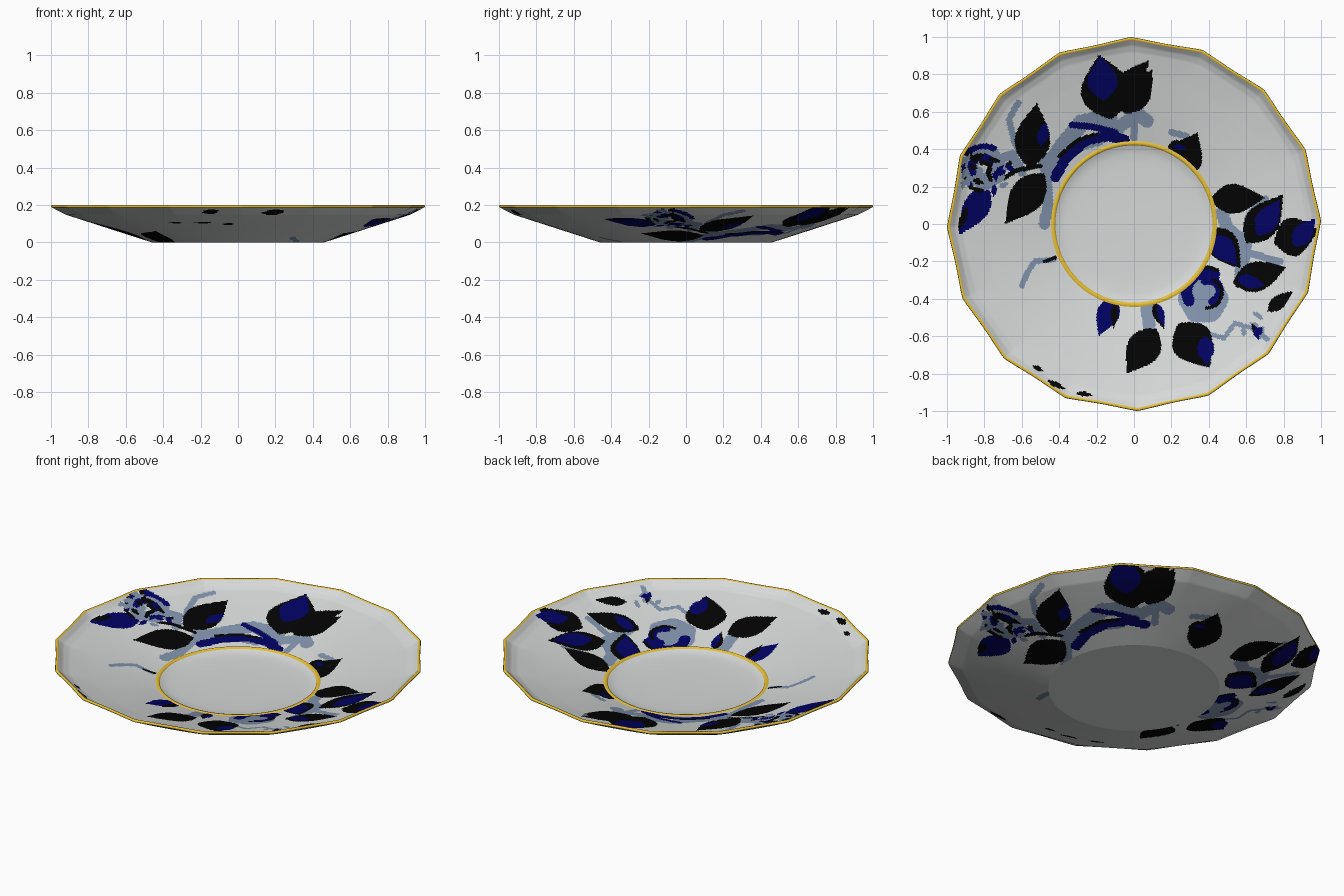
import bpy, math, random

if "Cube" in bpy.data.objects:
    bpy.data.objects.remove(bpy.data.objects["Cube"])

random.seed(4)
SEGS, LOBES, TURN = 640, 16, math.radians(1)


def colour(name, rgb):
    m = bpy.data.materials.new(name)
    m.diffuse_color = (*rgb, 1)
    m.use_nodes = True
    m.node_tree.nodes["Principled BSDF"].inputs["Base Color"].default_value = m.diffuse_color
    return m


MATS = [colour("porcelain_white", (0.68, 0.70, 0.69)),
        colour("leaf_black", (0.001, 0.001, 0.001)),
        colour("petal_navy", (0.0005, 0.0005, 0.12)),
        colour("stem_pale_blue", (0.22, 0.29, 0.41)),
        colour("rim_gold", (0.80, 0.53, 0.04))]
WHITE, BLACK, NAVY, PALE, GOLD = range(5)

# ---- painted decoration: a list of (bounding box, inside test, colour) ----
shapes = []


def leaf(col, x0, y0, x1, y1, w):
    """Pointed leaf from base to tip with full width w."""
    dx, dy = x1 - x0, y1 - y0
    ln = math.hypot(dx, dy)

    def inside(x, y):
        t = ((x - x0) * dx + (y - y0) * dy) / ln ** 2
        if not 0 < t < 1:
            return False
        side = abs((x - x0) * dy - (y - y0) * dx) / ln
        return side < w / 2 * math.sin(math.pi * t ** 0.78) ** 1.1
    box = (min(x0, x1) - w / 2, max(x0, x1) + w / 2, min(y0, y1) - w / 2, max(y0, y1) + w / 2)
    shapes.append((box, inside, col))


def stroke(col, w, *pts):
    """Brush stroke of width w along a few points."""
    for (x0, y0), (x1, y1) in zip(pts, pts[1:]):
        dx, dy = x1 - x0, y1 - y0

        def inside(x, y, x0=x0, y0=y0, dx=dx, dy=dy):
            t = ((x - x0) * dx + (y - y0) * dy) / (dx * dx + dy * dy)
            t = max(0, min(1, t))
            return math.hypot(x - x0 - t * dx, y - y0 - t * dy) < w / 2
        box = (min(x0, x1) - w, max(x0, x1) + w, min(y0, y1) - w, max(y0, y1) + w)
        shapes.append((box, inside, col))


def arc(col, w, cx, cy, r, a0, a1):
    angs = [math.radians(a0 + (a1 - a0) * i / 6) for i in range(7)]
    stroke(col, w, *[(cx + r * math.cos(a), cy + r * math.sin(a)) for a in angs])


def flecks(n, cx, cy, sx, sy, cols):
    for _ in range(n):
        x, y = cx + random.uniform(-sx, sx), cy + random.uniform(-sy, sy)
        a, ln = random.uniform(0, 6.3), random.uniform(0.05, 0.08)
        leaf(random.choice(cols), x, y, x + ln * math.cos(a), y + ln * math.sin(a), 0.03)


# stems and pale petals
stroke(PALE, 0.06, (-0.45, 0.34), (-0.47, 0.24), (-0.46, 0.1), (-0.48, 0.0))
stroke(PALE, 0.09, (-0.46, 0.3), (-0.38, 0.42), (-0.28, 0.54), (-0.14, 0.57), (-0.1, 0.48))
stroke(PALE, 0.07, (-0.4, 0.4), (-0.2, 0.45), (-0.08, 0.52), (0.02, 0.59), (0.07, 0.55))
stroke(PALE, 0.04, (0.0, 0.46), (0.0, 0.6))
stroke(PALE, 0.035, (0.2, 0.49), (0.28, 0.47))
stroke(PALE, 0.035, (-0.62, 0.65), (-0.67, 0.56), (-0.64, 0.44), (-0.58, 0.34), (-0.45, 0.34))
stroke(PALE, 0.05, (-0.75, 0.34), (-0.65, 0.37), (-0.6, 0.28))
stroke(PALE, 0.03, (-0.43, -0.19), (-0.53, -0.2), (-0.57, -0.26), (-0.6, -0.33))
stroke(PALE, 0.07, (0.47, 0.06), (0.5, -0.03), (0.6, -0.1), (0.58, -0.2), (0.57, -0.28))
stroke(PALE, 0.05, (0.6, -0.1), (0.62, 0.04), (0.7, 0.13))
stroke(PALE, 0.04, (0.6, -0.15), (0.7, -0.18), (0.78, -0.2))
stroke(PALE, 0.07, (0.07, -0.44), (0.08, -0.54))
stroke(PALE, 0.025, (0.38, -0.58), (0.48, -0.61), (0.54, -0.53), (0.64, -0.56), (0.72, -0.62))
stroke(BLACK, 0.025, (-0.74, 0.22), (-0.62, 0.29), (-0.5, 0.31))
stroke(BLACK, 0.02, (-0.42, -0.18), (-0.48, -0.2))

# dark petals of the half-hidden bloom beside the well
stroke(NAVY, 0.055, (-0.42, 0.25), (-0.36, 0.36), (-0.25, 0.45), (-0.14, 0.47), (-0.05, 0.45))
stroke(NAVY, 0.035, (-0.33, 0.53), (-0.22, 0.52), (-0.1, 0.49))
stroke(BLACK, 0.02, (-0.4, 0.36), (-0.3, 0.45), (-0.2, 0.48))

# back and left leaves
for args in [(BLACK, -0.12, 0.56, -0.19, 0.92, 0.27), (BLACK, -0.14, 0.59, 0.08, 0.88, 0.17),
             (BLACK, -0.05, 0.59, 0.10, 0.83, 0.15),
             (NAVY, -0.16, 0.66, -0.18, 0.91, 0.16),
             (BLACK, -0.56, 0.30, -0.52, 0.65, 0.19), (NAVY, -0.50, 0.42, -0.47, 0.55, 0.06),
             (BLACK, -0.48, 0.27, -0.69, 0.00, 0.18),
             (NAVY, -0.78, 0.20, -0.94, -0.06, 0.15), (BLACK, -0.90, 0.09, -0.94, -0.04, 0.04),
             (BLACK, 0.22, 0.25, 0.34, 0.49, 0.19), (BLACK, 0.18, 0.41, 0.29, 0.42, 0.07),
             (NAVY, 0.21, 0.42, 0.28, 0.40, 0.03)]:
    leaf(*args)

# right leaves
for args in [(BLACK, 0.41, 0.13, 0.70, 0.14, 0.16),
             (BLACK, 0.60, -0.10, 0.80, 0.16, 0.18), (NAVY, 0.66, -0.06, 0.78, 0.13, 0.12),
             (BLACK, 0.75, -0.10, 1.0, -0.03, 0.21), (NAVY, 0.86, -0.12, 0.97, 0.03, 0.11),
             (BLACK, 0.53, -0.32, 0.82, -0.23, 0.16), (NAVY, 0.55, -0.29, 0.70, -0.33, 0.07),
             (BLACK, 0.41, -0.02, 0.57, -0.24, 0.16), (NAVY, 0.42, -0.06, 0.55, -0.22, 0.12),
             (BLACK, 0.72, -0.47, 0.85, -0.36, 0.08)]:
    leaf(*args)

# front leaves, and stray flecks at the edge
for args in [(BLACK, 0.24, -0.53, 0.41, -0.77, 0.22), (NAVY, 0.38, -0.60, 0.39, -0.76, 0.09),
             (BLACK, 0.12, -0.56, -0.04, -0.80, 0.18),
             (NAVY, -0.10, -0.39, -0.19, -0.60, 0.12), (BLACK, -0.10, -0.42, -0.11, -0.56, 0.04),
             (BLACK, 0.11, -0.42, 0.16, -0.56, 0.06), (NAVY, 0.13, -0.43, 0.16, -0.55, 0.04),
             (BLACK, -0.55, -0.77, -0.49, -0.80, 0.03), (BLACK, -0.47, -0.85, -0.36, -0.89, 0.03),
             (BLACK, -0.31, -0.91, -0.22, -0.93, 0.03),
             (BLACK, -0.60, -0.97, -0.50, -1.0, 0.05), (BLACK, -0.86, -0.72, -0.76, -0.81, 0.06)]:
    leaf(*args)

# right rose: pale bloom with dark curled petals
arc(PALE, 0.13, 0.37, -0.40, 0.07, 0, 360)
arc(NAVY, 0.06, 0.38, -0.36, 0.10, 60, 210)
arc(BLACK, 0.02, 0.38, -0.36, 0.13, 60, 170)
arc(NAVY, 0.045, 0.40, -0.36, 0.06, -70, 110)
arc(BLACK, 0.02, 0.39, -0.37, 0.08, -90, 60)

# left rose: loose broken petals
arc(PALE, 0.08, -0.80, 0.30, 0.08, 0, 330)
arc(NAVY, 0.04, -0.81, 0.30, 0.06, 40, 200)
arc(NAVY, 0.03, -0.81, 0.30, 0.12, 60, 140)
arc(BLACK, 0.025, -0.82, 0.28, 0.10, 170, 270)
arc(BLACK, 0.025, -0.80, 0.30, 0.03, -60, 120)
flecks(16, -0.82, 0.28, 0.10, 0.09, [NAVY, PALE, BLACK, WHITE])
flecks(8, -0.70, 0.28, 0.06, 0.08, [NAVY, PALE, BLACK])
flecks(9, 0.68, -0.57, 0.10, 0.06, [PALE, PALE, BLACK, NAVY])


def paint(x, y):
    for (a, b, c, d), inside, col in reversed(shapes):
        if a < x < b and c < y < d and inside(x, y):
            return col
    return WHITE


def paint_mirrored(x, y):
    """Same pattern on the underside: reflected, shifted and turned a little."""
    u, v = (y - x) / math.sqrt(2) - 0.11, (x + y) / math.sqrt(2) - 0.14
    c, s = math.cos(0.12), math.sin(0.12)
    return paint(c * u - s * v, s * u + c * v)


# ---- scalloped turning: profile is a list of (radius, height) ----
def scallop(r, j):
    dip = 0.022 * math.sin(math.pi * ((j * LOBES / SEGS) % 1))
    return r * (1 - dip * max(0.0, (r - 0.78) / 0.22) ** 1.3)


def subdivide(profile, n):
    """Resample a profile into n even steps of radius."""
    out, r_a, r_b = [], profile[0][0], profile[-1][0]
    for i in range(n + 1):
        r = r_a + (r_b - r_a) * i / n
        for (r0, z0), (r1, z1) in zip(profile, profile[1:]):
            if min(r0, r1) - 1e-6 <= r <= max(r0, r1) + 1e-6:
                out.append((r, z0 + (z1 - z0) * (r - r0) / (r1 - r0)))
                break
    return out


def turned(name, profile, col):
    verts, faces, idx = [], [], []
    for r, z in profile:
        for j in range(SEGS):
            a, s = 2 * math.pi * j / SEGS + TURN, scallop(r, j)
            verts.append((s * math.cos(a), s * math.sin(a), z))
    for i in range(len(profile) - 1):
        rm = (profile[i][0] + profile[i + 1][0]) / 2
        for j in range(SEGS):
            k = (j + 1) % SEGS
            faces.append((i * SEGS + j, (i + 1) * SEGS + j, (i + 1) * SEGS + k, i * SEGS + k))
            a = 2 * math.pi * (j + 0.5) / SEGS + TURN
            idx.append(col(rm * math.cos(a), rm * math.sin(a)) if callable(col) else col)
    # close a disc whose profile starts or ends near the centre
    if profile[0][0] < 0.1:
        faces.append(tuple(range(SEGS)))
        idx.append(col)
    if profile[-1][0] < 0.1:
        faces.append(tuple((len(profile) - 1) * SEGS + j for j in reversed(range(SEGS))))
        idx.append(col)
    me = bpy.data.meshes.new(name)
    me.from_pydata(verts, [], faces)
    for m in MATS:
        me.materials.append(m)
    me.polygons.foreach_set("material_index", idx)
    me.polygons.foreach_set("use_smooth", [True] * len(faces))
    me.update()
    bpy.context.collection.objects.link(bpy.data.objects.new(name, me))


turned("well", [(0.05, 0.017), (0.2, 0.018), (0.32, 0.022), (0.37, 0.026), (0.40, 0.031), (0.421, 0.040)], WHITE)
turned("well_gold_ring", [(0.419, 0.038), (0.424, 0.046), (0.434, 0.048), (0.444, 0.044)], GOLD)
turned("painted_wall", subdivide([(0.442, 0.044), (0.6, 0.083), (0.8, 0.130), (0.92, 0.160),
                                  (0.955, 0.175), (0.983, 0.197)], 76), paint)
turned("gold_rim", [(0.981, 0.195), (0.986, 0.2), (0.997, 0.2), (1.0, 0.195), (0.998, 0.188)], GOLD)
turned("underside", subdivide([(0.998, 0.188), (0.92, 0.148), (0.46, 0.0)], 74), paint_mirrored)
turned("foot", [(0.46, 0.0), (0.25, 0.0), (0.05, 0.0)], WHITE)
